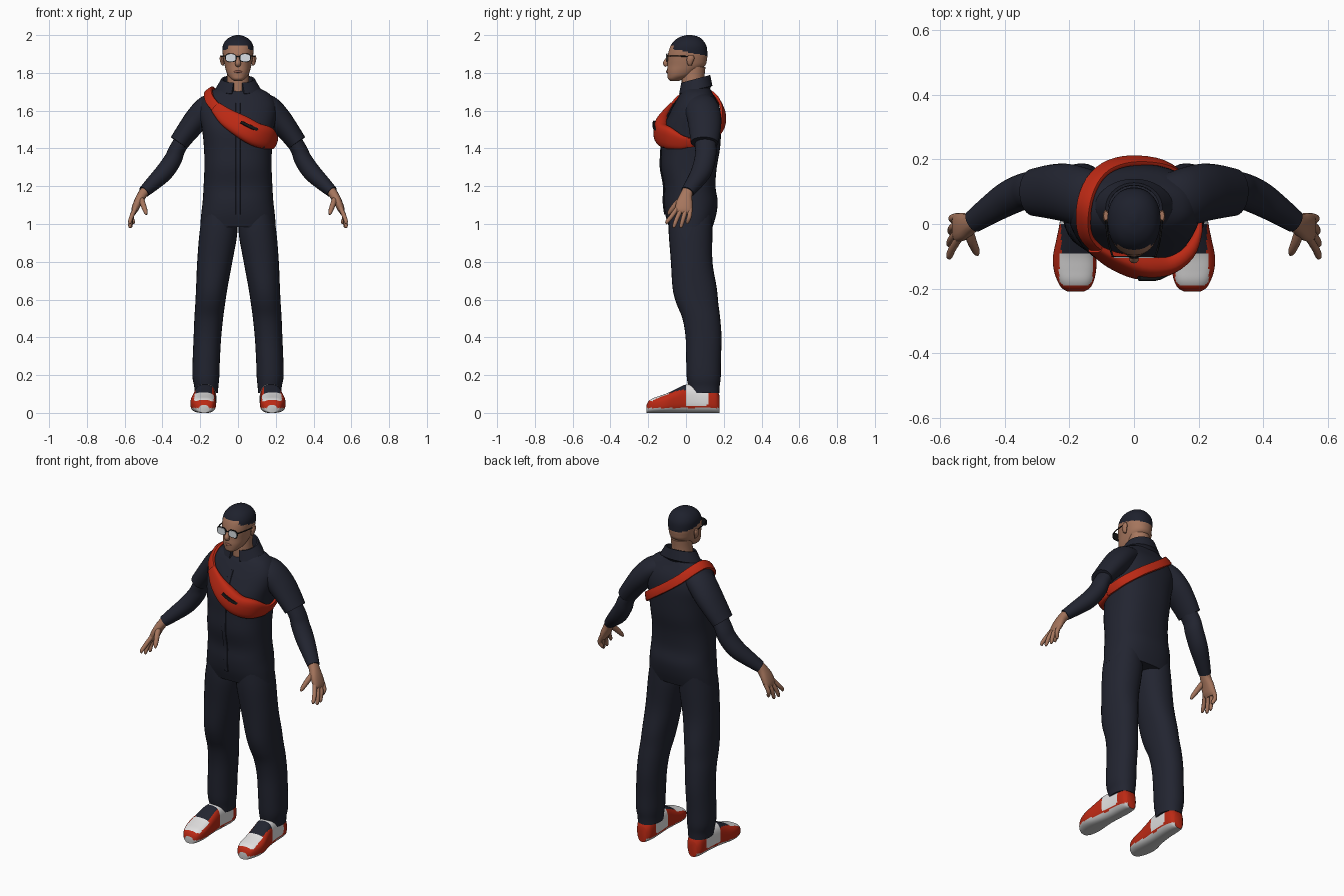
import bpy, bmesh, math
from mathutils import Vector as V

def material(name, r, g, b):
    m = bpy.data.materials.new(name)
    m.diffuse_color = (r, g, b, 1)
    return m

NAVY = material("navy cloth", .016, .018, .03)
HAIR = material("dark hair", .013, .015, .026)
RED = material("red", .5, .022, .007)
SKIN = material("skin", .38, .18, .11)
LIP = material("lips", .26, .1, .07)
WHITE = material("white leather", .75, .74, .74)
SOLE = material("sole grey", .55, .55, .55)
BLACK = material("black", .008, .008, .009)
LENS = material("lens", .7, .74, .78)

X, Y, Z = V((1, 0, 0)), V((0, 1, 0)), V((0, 0, 1))
CHEST = V((0, .03, 1.5))

def finish(name, bm, mats, paint=None):
    bmesh.ops.recalc_face_normals(bm, faces=bm.faces)
    me = bpy.data.meshes.new(name)
    if paint:
        for f in bm.faces:
            f.material_index = paint(f.calc_center_median(), f.normal)
    bm.to_mesh(me)
    bm.free()
    for m in mats:
        me.materials.append(m)
    ob = bpy.data.objects.new(name, me)
    bpy.context.collection.objects.link(ob)
    return ob

def loft(name, rings, mats, n=24, steps=4, e=2.0, axis=None, ref=Y, closed=False, paint=None, sx=1):
    """Rings (x, y, z, ra, rb): rb runs along ref, ra across it; smoothed along the path."""
    if not isinstance(mats, list):
        mats = [mats]
    c, pts = len(rings), []
    get = lambda i: rings[i % c] if closed else rings[max(0, min(c - 1, i))]
    for i in range(c if closed else c - 1):
        for s in range(steps):
            t = s / steps
            pts.append([.5 * (2 * b + (d - a) * t + (2 * a - 5 * b + 4 * d - f) * t * t
                              + (3 * b - a - 3 * d + f) * t ** 3)
                        for a, b, d, f in zip(get(i - 1), get(i), get(i + 1), get(i + 2))])
    if not closed:
        pts.append(list(rings[-1]))
    for p in pts:
        p[0] *= sx
    bm, loops, k = bmesh.new(), [], len(pts)
    for i, p in enumerate(pts):
        o = V(p[:3])
        nxt = pts[(i + 1) % k] if closed else pts[min(i + 1, k - 1)]
        prv = pts[i - 1] if closed else pts[max(i - 1, 0)]
        T = axis or (V(nxt[:3]) - V(prv[:3])).normalized()
        A = (o - CHEST) if ref == "body" else ref.copy()
        A = (A - T * A.dot(T)).normalized()
        B = T.cross(A)
        loop = []
        for j in range(n):
            u = math.tau * j / n
            cu, su = math.cos(u), math.sin(u)
            loop.append(bm.verts.new(o + A * p[4] * math.copysign(abs(cu) ** (2 / e), cu)
                                     + B * p[3] * math.copysign(abs(su) ** (2 / e), su)))
        loops.append(loop)
    for i in range(k if closed else k - 1):
        a, b = loops[i], loops[(i + 1) % k]
        for j in range(n):
            bm.faces.new((a[j], a[(j + 1) % n], b[(j + 1) % n], b[j]))
    if not closed:
        bm.faces.new(loops[0])
        bm.faces.new(loops[-1])
    return finish(name, bm, mats, paint)

def upright(name, rows, mats, **kw):
    """Horizontal rings (z, cx, cy, rx, ry)."""
    return loft(name, [(cx, cy, z, rx, ry) for z, cx, cy, rx, ry in rows], mats, axis=Z, **kw)

# torso and front placket
upright("torso", [(.985, 0, .025, .2, .116), (1.05, 0, .025, .195, .135), (1.12, 0, .025, .187, .143),
                  (1.2, 0, .02, .182, .136), (1.3, 0, .015, .178, .148), (1.4, 0, .025, .18, .155),
                  (1.5, 0, .03, .19, .156), (1.58, 0, .047, .205, .138), (1.64, 0, .055, .2, .115),
                  (1.69, 0, .056, .165, .086), (1.72, 0, .06, .11, .066)], NAVY, n=40, e=2.4)
loft("placket", [(0, -.112, 1.05, .014, .004), (0, -.12, 1.12, .014, .004), (0, -.118, 1.2, .014, .004),
                 (0, -.135, 1.3, .014, .004), (0, -.132, 1.4, .014, .004), (0, -.128, 1.5, .014, .004),
                 (0, -.093, 1.58, .014, .004), (0, -.062, 1.64, .014, .004)], NAVY, n=8, e=4)

# folded collar, open at the front
bm, rows = bmesh.new(), []
for i in range(33):
    a = math.radians(16 + 328 * i / 32)
    back = (1 - math.cos(a)) / 2
    top = 1.745 + .042 * back
    rows.append([bm.verts.new((rx * math.sin(a), .05 - ry * math.cos(a), z)) for rx, ry, z in
                 ((.078, .068, 1.67), (.078, .07, top), (.088, .078, top + .002),
                  (.122, .09, top - .055), (.112, .08, top - .062))])
for a, b in zip(rows, rows[1:]):
    for j in range(5):
        bm.faces.new((a[j], a[(j + 1) % 5], b[(j + 1) % 5], b[j]))
bm.faces.new(rows[0])
bm.faces.new(rows[-1])
finish("collar", bm, [NAVY])

# head with painted hair, neck, nose, lips
def hair_rule(p, nrm):
    line = 1.912 - .2 * p.y + (.018 if p.y < -.05 and abs(p.x) < .055 else 0)
    return 1 if p.z > line else 0

upright("head", [(1.757, 0, -.06, .02, .022), (1.768, 0, -.055, .036, .04), (1.785, 0, -.035, .052, .063),
                 (1.81, 0, -.018, .063, .082), (1.84, 0, .002, .071, .1), (1.87, 0, .007, .077, .104),
                 (1.9, 0, .009, .081, .104), (1.94, 0, .013, .081, .096), (1.97, 0, .015, .067, .077),
                 (1.99, 0, .018, .041, .05), (2.0, 0, .018, .01, .014)],
        [SKIN, HAIR], n=48, steps=6, e=2.2, paint=hair_rule)
upright("neck", [(1.66, 0, .045, .07, .065), (1.72, 0, .038, .062, .06), (1.78, 0, .038, .058, .06),
                 (1.83, 0, .045, .058, .058)], SKIN)
loft("nose", [(0, -.09, 1.893, .007, .008), (0, -.1, 1.87, .01, .011), (0, -.108, 1.85, .015, .014),
              (0, -.1, 1.837, .012, .008)], SKIN, n=12)
loft("lips", [(-.026, -.087, 1.806, .003, .006), (0, -.1, 1.807, .007, .006),
              (.026, -.087, 1.806, .003, .006)], LIP, n=10)
loft("glasses_bridge", [(-.014, -.104, 1.887, .003, .003), (.014, -.104, 1.887, .003, .003)], BLACK, n=8)

# shoe panels chosen by position
def shoe_rule(p, nrm):
    off = abs(abs(p.x) - .18)
    if p.z < .026:
        return 2
    if p.y < -.09:
        return 1 if p.z > .062 and off < .052 and p.y > -.19 else 0
    if p.y < .005:
        return 3 if p.z > .088 and off < .045 else 0
    if p.y < .115:
        return 1 if p.z > .04 else 0
    return 0

for sx, side in ((1, "left"), (-1, "right")):
    # ear and glasses
    upright(side + "_ear", [(1.838, .079, .022, .005, .008), (1.85, .083, .02, .009, .014),
                            (1.875, .087, .024, .01, .02), (1.893, .087, .026, .007, .014)],
            SKIN, n=12, sx=sx)
    for part, y, w, h, m in (("frame", -.103, .03, .023, BLACK), ("lens", -.106, .026, .019, LENS)):
        loft(side + "_glasses_" + part, [(.038, y, 1.88, h, w), (.038, y + .004, 1.88, h, w)],
             m, n=24, steps=1, e=3, axis=Y, ref=X, sx=sx)
    loft(side + "_glasses_arm", [(.066, -.101, 1.889, .003, .003), (.08, -.05, 1.889, .003, .003),
                                 (.088, .02, 1.887, .003, .003)], BLACK, n=8, ref=X, sx=sx)
    # short sleeve, undersleeve arm
    loft(side + "_sleeve", [(.09, .075, 1.645, .055, .075), (.155, .083, 1.617, .068, .09),
                            (.212, .097, 1.56, .067, .09), (.265, .1, 1.495, .059, .083),
                            (.313, .098, 1.43, .052, .073)], NAVY, sx=sx)
    loft(side + "_arm", [(.27, .1, 1.48, .042, .055), (.322, .105, 1.395, .043, .056),
                         (.345, .1, 1.34, .047, .056), (.39, .08, 1.275, .048, .054),
                         (.445, .045, 1.22, .041, .045), (.498, .008, 1.17, .031, .036)], NAVY, sx=sx)
    # hand
    loft(side + "_palm", [(.485, .015, 1.185, .025, .03), (.507, .002, 1.155, .025, .032),
                          (.53, -.008, 1.115, .022, .043), (.547, -.012, 1.075, .018, .045),
                          (.552, -.014, 1.055, .01, .038)], SKIN, n=16, e=2.4, sx=sx)
    tips = ((-.045, .572, -.1, 1.0), (-.021, .572, -.062, .98), (.002, .567, -.025, .98), (.023, .555, .008, 1.0))
    for i, (y, tx, ty, tz) in enumerate(tips):
        loft(f"{side}_finger_{i + 1}", [(.543, y, 1.085, .012, .012), (.563, (y * 1.2 + ty) / 2, 1.04, .012, .012),
                                        (tx, ty, tz + .012, .01, .01), (tx - .002, ty - .001, tz, .004, .004)],
             SKIN, n=10, sx=sx)
    loft(side + "_thumb", [(.515, -.015, 1.14, .016, .016), (.503, -.052, 1.105, .015, .016),
                           (.49, -.083, 1.068, .012, .012), (.485, -.095, 1.05, .005, .005)],
         SKIN, n=10, sx=sx)
    # trouser leg
    upright(side + "_leg", [(1.06, .1, .025, .085, .115), (.96, .103, .024, .1, .116), (.8, .123, .03, .093, .11),
                            (.66, .139, .046, .083, .117), (.58, .147, .06, .079, .111),
                            (.5, .155, .081, .076, .1), (.4, .162, .093, .073, .095),
                            (.28, .168, .093, .072, .092), (.19, .17, .094, .071, .09),
                            (.14, .168, .095, .064, .083), (.105, .168, .096, .062, .08)],
            NAVY, n=28, e=2.2, sx=sx)
    # sneaker
    shoe = [(-.209, .18, .026, .042), (-.198, .18, .044, .062), (-.175, .181, .057, .078), (-.14, .183, .066, .09),
            (-.1, .184, .067, .104), (-.05, .18, .061, .128), (0, .175, .056, .15), (.06, .17, .054, .15),
            (.12, .168, .053, .142), (.16, .168, .045, .125), (.178, .168, .028, .09)]
    loft(side + "_shoe", [(cx, y, t / 2, t / 2, rx) for y, cx, rx, t in shoe], [RED, WHITE, SOLE, NAVY],
         n=48, steps=5, e=2.8, axis=Y, ref=X, paint=shoe_rule, sx=sx)

# crossbody strap, bag and zip
w, t = .027, .009
loft("bag_strap", [(x, y, z, w, t) for x, y, z in (
    (-.155, .05, 1.708), (-.15, -.035, 1.66), (-.1, -.088, 1.6), (-.035, -.12, 1.545), (.06, -.135, 1.49),
    (.155, -.09, 1.45), (.192, -.01, 1.432), (.193, .06, 1.437), (.172, .127, 1.46), (.1, .183, 1.515),
    (0, .197, 1.585), (-.08, .177, 1.645), (-.13, .127, 1.692))], RED, n=12, e=4, ref="body", closed=True)
loft("bag", [(-.12, -.078, 1.62, .03, .012), (-.06, -.112, 1.565, .048, .022), (.02, -.133, 1.515, .06, .036),
             (.09, -.128, 1.475, .062, .036), (.155, -.09, 1.455, .06, .028), (.19, -.03, 1.435, .04, .015),
             (.196, .01, 1.432, .029, .011)], RED, n=24, e=2.6, ref="body")
loft("bag_zip", [(.015, -.168, 1.54, .008, .008), (.08, -.164, 1.508, .01, .009),
                 (.155, -.117, 1.478, .008, .008)], BLACK, n=8, e=3, ref="body")
loft("bag_buckle", [(.115, -.125, 1.418, .008, .008), (.14, -.112, 1.41, .008, .008)], BLACK, n=8, e=3, ref="body")

# smooth shading with crisp hems
for ob in bpy.context.collection.objects:
    ob.select_set(True)
    bpy.context.view_layer.objects.active = ob
bpy.ops.object.shade_smooth_by_angle(angle=math.radians(45))
